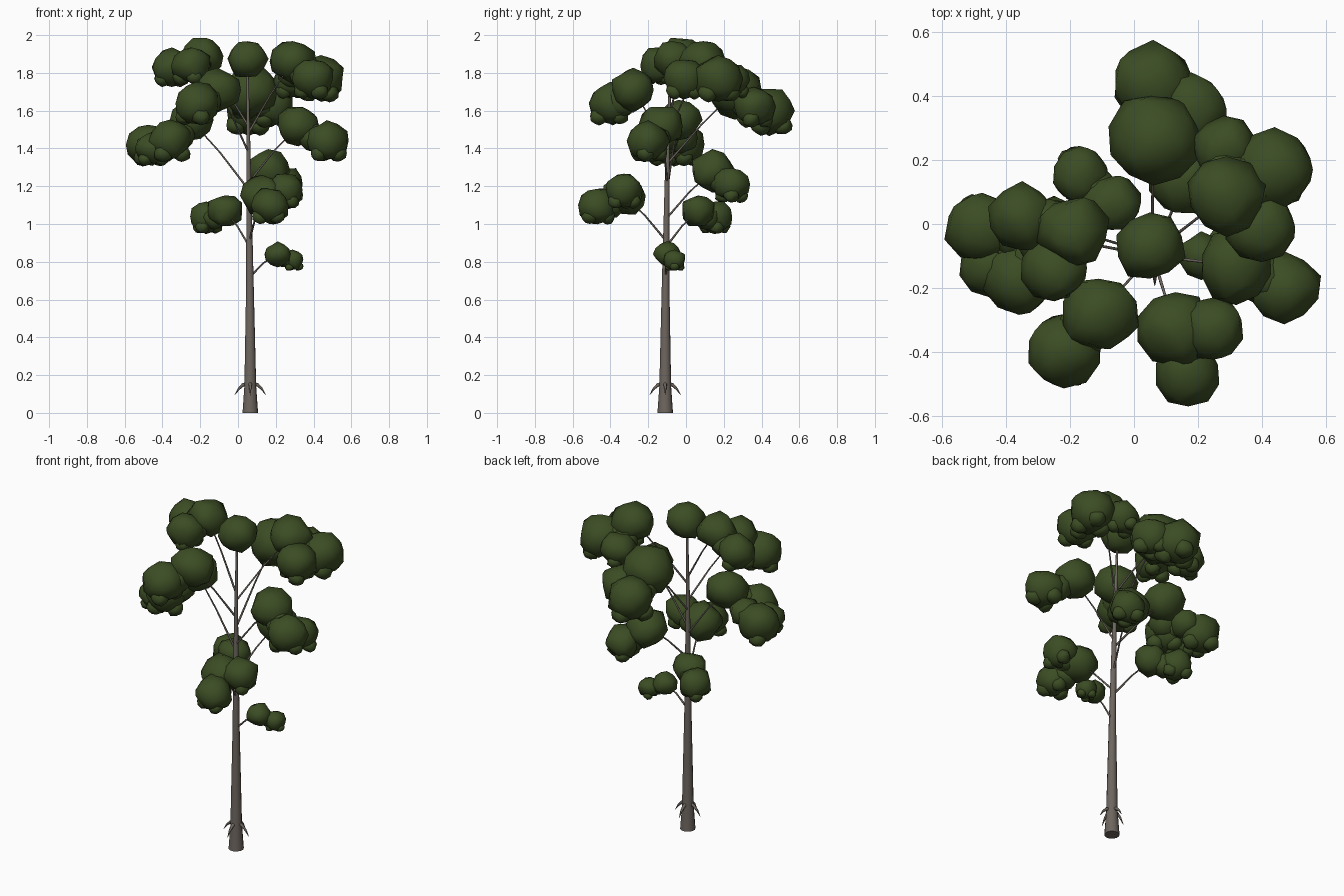
import bpy, bmesh, math, random
from mathutils import Vector

if "Cube" in bpy.data.objects:
    bpy.data.objects.remove(bpy.data.objects["Cube"])

random.seed(7)


def material(name, rgb):
    m = bpy.data.materials.new(name)
    m.diffuse_color = (*rgb, 1)
    m.use_nodes = True
    m.node_tree.nodes["Principled BSDF"].inputs["Base Color"].default_value = m.diffuse_color
    return m


BARK = material("grey brown bark", (0.155, 0.132, 0.113))
LEAF = material("dark green leaves", (0.045, 0.074, 0.0175))


def finish(bm, name, mat):
    bmesh.ops.recalc_face_normals(bm, faces=bm.faces)
    me = bpy.data.meshes.new(name)
    bm.to_mesh(me)
    bm.free()
    for p in me.polygons:
        p.use_smooth = True
    me.materials.append(mat)
    ob = bpy.data.objects.new(name, me)
    bpy.context.collection.objects.link(ob)
    return ob


def tube(bm, points, radii, sides):
    """Tapered tube with sharp-edged end caps along a list of points."""
    pts = [Vector(p) for p in points]
    rings = []
    for i, p in enumerate(pts):
        d = (pts[min(i + 1, len(pts) - 1)] - pts[max(i - 1, 0)]).normalized()
        u = d.cross(Vector((0.31, 0.95, 0.02))).normalized()
        v = d.cross(u)
        ring = []
        for k in range(sides):
            a = math.tau * k / sides
            ring.append(bm.verts.new(p + radii[i] * (math.cos(a) * u + math.sin(a) * v)))
        rings.append(ring)
    for a, b in zip(rings, rings[1:]):
        for k in range(sides):
            n = (k + 1) % sides
            bm.faces.new((a[k], a[n], b[n], b[k]))
    for end in (rings[0], rings[-1]):
        for e in bm.faces.new(end).edges:
            e.smooth = False


def blob(bm, x, y, z, r):
    """Uneven, slightly flattened leaf ball."""
    geo = bmesh.ops.create_icosphere(bm, subdivisions=2, radius=1)
    for v in geo["verts"]:
        k = r * random.uniform(0.92, 1.14)
        v.co = Vector((x + v.co.x * k, y + v.co.y * k, z + v.co.z * k * 0.93))


# Trunk
TRUNK = [(0.065, -0.11, 0, 0.042), (0.065, -0.11, 0.14, 0.032),
         (0.063, -0.108, 0.7, 0.02), (0.055, -0.097, 1.4, 0.011),
         (0.05, -0.08, 1.86, 0.005)]
bm = bmesh.new()
tube(bm, [t[:3] for t in TRUNK], [t[3] for t in TRUNK], 12)
finish(bm, "trunk", BARK)


def trunk_point(z):
    for a, b in zip(TRUNK, TRUNK[1:]):
        if z <= b[2]:
            return Vector(a[:3]).lerp(Vector(b[:3]), (z - a[2]) / (b[2] - a[2]))


# Small arched root spikes around the trunk foot
bm = bmesh.new()
for k in range(4):
    c, s = math.cos(k * math.pi / 2), math.sin(k * math.pi / 2)
    path = [(0.065 + c * r, -0.11 + s * r, 0.155 - 11 * (r - 0.018) ** 1.9)
            for r in (0.018, 0.04, 0.062, 0.083)]
    tube(bm, path, (0.011, 0.009, 0.006, 0.001), 6)
finish(bm, "root_spikes", BARK)

# Leaf clusters: branch start height, then main leaf balls (x, y, z, radius)
CLUSTERS = {
    "top": (1.7, [(0.05, -0.07, 1.875, 0.106)]),
    "low_right": (0.72, [(0.21, -0.1, 0.84, 0.068), (0.29, -0.06, 0.81, 0.058)]),
    "low_back_left": (0.88, [(-0.07, 0.065, 1.07, 0.09), (-0.17, 0.155, 1.04, 0.09)]),
    "low_front": (0.91, [(0.13, -0.33, 1.15, 0.112), (0.25, -0.33, 1.18, 0.097),
                         (0.17, -0.47, 1.1, 0.1)]),
    "mid_back_right": (1.03, [(0.16, 0.14, 1.28, 0.112), (0.25, 0.24, 1.21, 0.097)]),
    "mid_left": (1.18, [(-0.25, -0.04, 1.55, 0.115), (-0.36, -0.17, 1.44, 0.112),
                        (-0.475, -0.01, 1.42, 0.112), (-0.45, -0.13, 1.4, 0.09)]),
    "mid_right": (1.22, [(0.32, -0.13, 1.52, 0.112), (0.47, -0.2, 1.44, 0.108)]),
    "high_back": (1.32, [(0.06, 0.26, 1.7, 0.14), (0.06, 0.44, 1.6, 0.128),
                         (0.18, 0.36, 1.62, 0.108)]),
    "high_front_left": (1.38, [(-0.11, -0.28, 1.71, 0.118), (-0.22, -0.4, 1.64, 0.115)]),
    "high_left": (1.52, [(-0.19, -0.02, 1.89, 0.106), (-0.25, -0.14, 1.84, 0.102),
                         (-0.35, 0.02, 1.83, 0.102)]),
    "high_right": (1.48, [(0.29, 0.09, 1.86, 0.115), (0.44, 0.17, 1.77, 0.122),
                          (0.4, -0.01, 1.77, 0.108), (0.28, 0.24, 1.76, 0.094)]),
}

for name, (z0, balls) in CLUSTERS.items():
    hub = Vector(balls[0][:3])
    # Leaves: main balls, a filler towards the hub, small balls hanging below
    bm = bmesh.new()
    for i, (x, y, z, r) in enumerate(balls):
        blob(bm, x, y, z, r)
        if i:
            fill = Vector((x, y, z)).lerp(hub, 0.45)
            blob(bm, fill.x, fill.y, fill.z - r * 0.2, r * 0.75)
            turn = random.uniform(0, math.tau)
            for j in range(3):
                a = turn + j * math.tau / 3
                blob(bm, x + math.cos(a) * r * 0.55, y + math.sin(a) * r * 0.55,
                     z - r * 0.6, r * 0.42)
    finish(bm, name + "_leaves", LEAF)

    # Branch bending up to the first ball, with twigs to the others
    if name == "top":
        continue
    bm = bmesh.new()
    start = trunk_point(z0)
    mid = start.lerp(hub, 0.5) + Vector((0, 0, 0.015))
    tube(bm, (start, mid, hub), (0.006, 0.0045, 0.003), 6)
    for b in balls[1:]:
        tube(bm, (hub, Vector(b[:3])), (0.003, 0.002), 5)
    finish(bm, name + "_branch", BARK)
